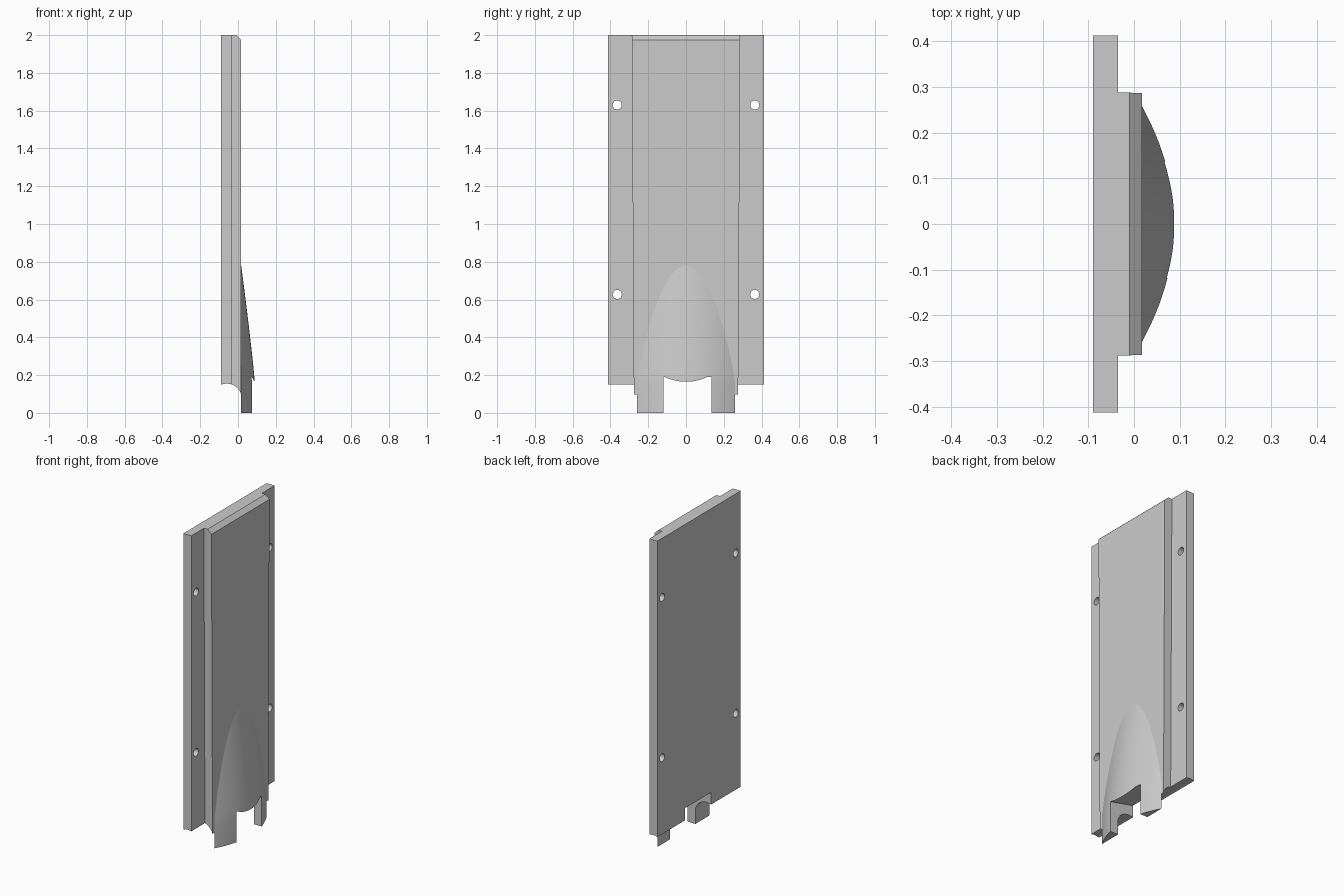
import bpy, bmesh, math

old = bpy.data.objects.get("Cube")
if old:
    bpy.data.objects.remove(old, do_unlink=True)

grey = bpy.data.materials.new("plain grey")
grey.use_nodes = True
grey.diffuse_color = (0.6, 0.6, 0.6, 1)
grey.node_tree.nodes["Principled BSDF"].inputs["Base Color"].default_value = grey.diffuse_color

FACE = 0.017      # x of the raised panel's outer face
SEAM = -0.035     # x where plate and panel meet
BACK = -0.09


def make(name, bm):
    bmesh.ops.recalc_face_normals(bm, faces=bm.faces[:])
    mesh = bpy.data.meshes.new(name)
    bm.to_mesh(mesh)
    bm.free()
    mesh.materials.append(grey)
    ob = bpy.data.objects.new(name, mesh)
    bpy.context.collection.objects.link(ob)
    return ob


def extrude_y(name, profile, y0, y1, taper=0.0):
    """Extrude an (x, z) outline along y, narrowing it towards the foot."""
    bm = bmesh.new()
    rings = []
    for y in (y0, y1):
        rings.append([bm.verts.new((x, y * (1 - taper * (2 - z)), z)) for x, z in profile])
    n = len(profile)
    bm.faces.new(rings[0])
    bm.faces.new(rings[1])
    for i in range(n):
        j = (i + 1) % n
        bm.faces.new((rings[0][i], rings[0][j], rings[1][j], rings[1][i]))
    return make(name, bm)


def foot(x0, x1, steps):
    """Rounded underside shared by the plate and the panel."""
    xs = [x0 + (x1 - x0) * math.sin(math.pi / 2 * i / steps) for i in range(steps + 1)]
    return [(x, 0.075 + math.sqrt(max(0.0, 0.0064 - (x + 0.06) ** 2))) for x in xs]


def cut(ob, cutter):
    mod = ob.modifiers.new("cut", "BOOLEAN")
    mod.operation = "DIFFERENCE"
    mod.solver = "EXACT"
    mod.object = cutter
    bpy.context.view_layer.objects.active = ob
    bpy.ops.object.modifier_apply(modifier=mod.name)


# Flat mounting plate and raised panel with a bevelled top edge
plate = extrude_y("mounting_plate", foot(BACK, SEAM, 6) + [(SEAM, 2), (BACK, 2)], -0.412, 0.412)
panel = extrude_y("raised_panel",
                  foot(SEAM, FACE, 10) + [(FACE, 1.975), (-0.01, 2), (SEAM, 2)],
                  -0.287, 0.287, taper=0.02)

# Tapering bulge that runs straight down into the two legs
bm = bmesh.new()
R, COLS, ROWS = 0.47, 32, 28
levels = [0.0] + [0.17 + 0.609 * i / ROWS for i in range(ROWS + 1)]
rings = []
for z in levels:
    t = min(1.0, (0.78 - z) / 0.61)
    h = 0.071 * (1 - (1 - t) ** 1.12)
    w = math.sqrt(2 * R * h)
    ring = []
    for i in range(COLS + 1):
        y = w * (2 * i / COLS - 1)
        ring.append(bm.verts.new((FACE + h - y * y / (2 * R), y, z)))
    rings.append(ring)
for a, b in zip(rings, rings[1:]):
    for i in range(COLS + 1):
        j = (i + 1) % (COLS + 1)
        bm.faces.new((a[i], a[j], b[j], b[i]))
bm.faces.new(rings[0])
bm.faces.new(rings[-1])
bulge = make("bulge_with_legs", bm)

# Notch between the legs, cut through every layer
notch = extrude_y("notch_cutter",
                  [(-0.2, -0.1), (0.2, -0.1), (0.2, 0.13), (0.088, 0.165),
                   (0.073, 0.19), (BACK, 0.225), (-0.2, 0.225)],
                  -0.118, 0.136)
notch.hide_render = True
for part in (plate, panel, bulge):
    cut(part, notch)
bpy.data.objects.remove(notch, do_unlink=True)

# Four screw holes
for y in (-0.364, 0.364):
    for z in (0.627, 1.63):
        bpy.ops.mesh.primitive_cylinder_add(vertices=24, radius=0.024, depth=0.4,
                                            location=(-0.06, y, z),
                                            rotation=(0, math.pi / 2, 0))
        drill = bpy.context.object
        drill.hide_render = True
        cut(plate, drill)
        bpy.data.objects.remove(drill, do_unlink=True)

# Smooth shading with crisp edges
for part in (plate, panel, bulge):
    bpy.ops.object.select_all(action="DESELECT")
    part.select_set(True)
    bpy.context.view_layer.objects.active = part
    bpy.ops.object.shade_smooth_by_angle(angle=math.radians(30))
